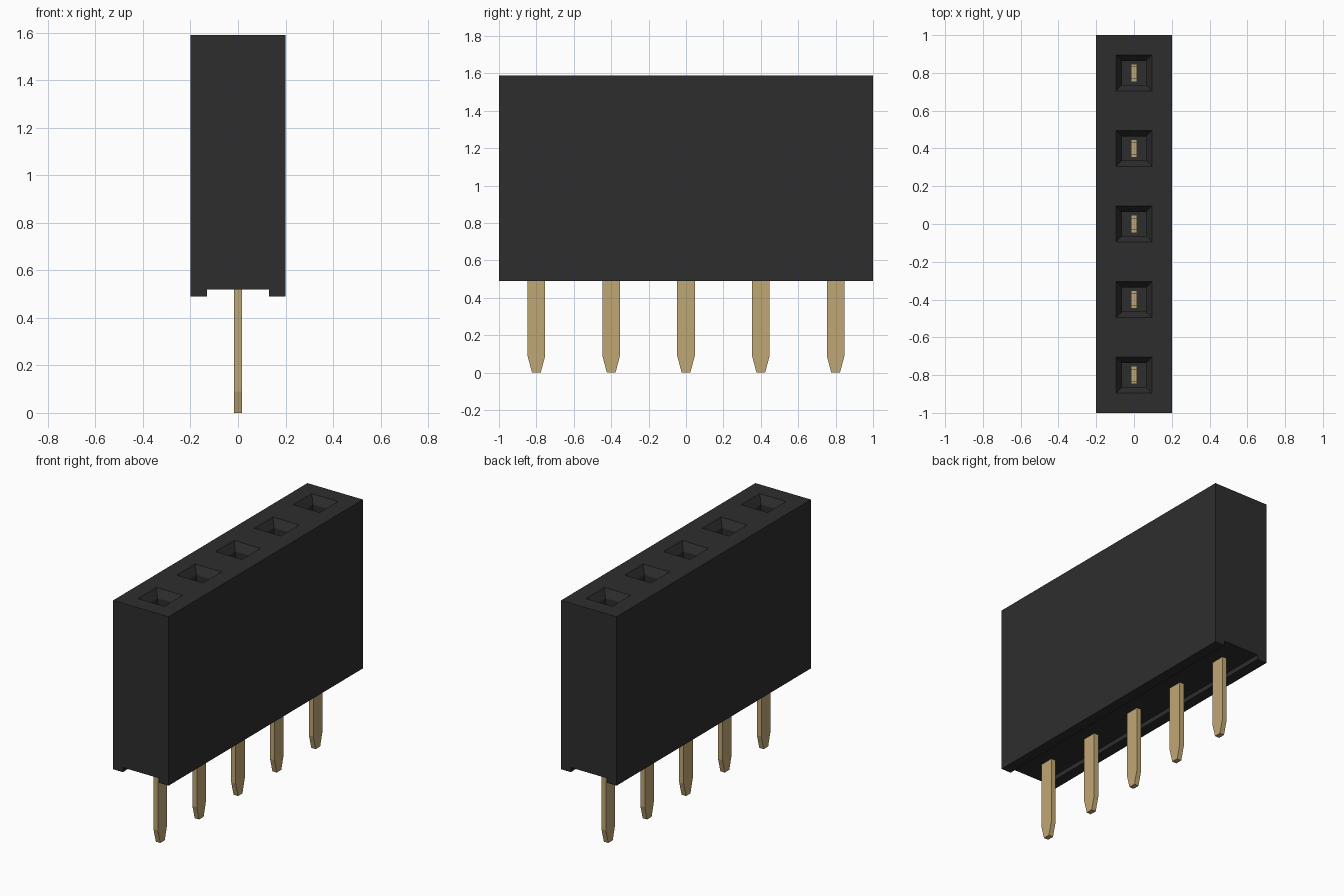
import bpy
import bmesh
from mathutils import Vector

if "Cube" in bpy.data.objects:
    bpy.data.objects.remove(bpy.data.objects["Cube"], do_unlink=True)

PITCH = 0.4
ROWS = [(i - 2) * PITCH for i in range(5)]


def make_material(name, color, roughness):
    mat = bpy.data.materials.new(name)
    mat.use_nodes = True
    mat.diffuse_color = (*color, 1)
    bsdf = next(n for n in mat.node_tree.nodes if n.type == 'BSDF_PRINCIPLED')
    bsdf.inputs["Base Color"].default_value = (*color, 1)
    bsdf.inputs["Roughness"].default_value = roughness
    return mat


def extrude_profile(points, offset):
    """Solid from a closed outline swept along offset, centred on the outline plane."""
    bm = bmesh.new()
    offset = Vector(offset)
    face = bm.faces.new([bm.verts.new(Vector(p) - offset / 2) for p in points])
    result = bmesh.ops.extrude_face_region(bm, geom=[face], use_keep_orig=True)
    moved = [g for g in result["geom"] if isinstance(g, bmesh.types.BMVert)]
    bmesh.ops.translate(bm, verts=moved, vec=offset)
    bmesh.ops.recalc_face_normals(bm, faces=bm.faces[:])
    return bm


def make_object(name, bm, mat):
    mesh = bpy.data.meshes.new(name)
    bm.to_mesh(mesh)
    bm.free()
    mesh.materials.append(mat)
    obj = bpy.data.objects.new(name, mesh)
    bpy.context.collection.objects.link(obj)
    return obj


black = make_material("black plastic", (0.027, 0.027, 0.027), 0.6)
gold = make_material("pale gold metal", (0.53, 0.385, 0.175), 0.4)

# Housing: block with a shallow channel along its underside
TOP, BOTTOM, CEILING = 1.59, 0.49, 0.52
half = [(0.2, TOP), (0.2, BOTTOM), (0.13, BOTTOM), (0.13, CEILING)]
outline = half + [(-x, z) for x, z in reversed(half)]
bm = extrude_profile([(x, 0, z) for x, z in outline], (0, 2, 0))


def top_faces():
    return [f for f in bm.faces if f.normal.z > 0.9 and f.calc_center_median().z > TOP - 0.001]


# Cut the socket openings into the top face
HOLE = 0.095
cuts = [((0, y + s * HOLE, 0), (0, 1, 0)) for y in ROWS for s in (-1, 1)]
cuts += [((s * HOLE, 0, 0), (1, 0, 0)) for s in (-1, 1)]
for point, normal in cuts:
    faces = top_faces()
    edges = {e for f in faces for e in f.edges}
    verts = {v for f in faces for v in f.verts}
    bmesh.ops.bisect_plane(bm, geom=[*faces, *edges, *verts], plane_co=point, plane_no=normal)
    bm.normal_update()

# Sink each opening: sloped lead-in, then a straight shaft
holes = []
for f in top_faces():
    c = f.calc_center_median()
    if abs(c.x) < 0.01 and any(abs(c.y - y) < 0.01 for y in ROWS):
        holes.append(f)
bmesh.ops.inset_individual(bm, faces=holes, thickness=0.045, depth=-0.05)
shafts = bmesh.ops.extrude_discrete_faces(bm, faces=holes)["faces"]
bmesh.ops.translate(bm, verts=[v for f in shafts for v in f.verts], vec=(0, 0, -0.94))
make_object("housing", bm, black)

# Contacts: tapered pin below, two-armed fork inside the shaft
side = [(0.023, 0), (0.047, 0.09), (0.047, 1.3), (0.03, 1.3), (0.03, 0.75)]
contact_outline = side + [(-y, z) for y, z in reversed(side)]
for i, y in enumerate(ROWS, 1):
    bm = extrude_profile([(0, p, z) for p, z in contact_outline], (0.032, 0, 0))
    make_object(f"contact_pin_{i}", bm, gold).location.y = y
